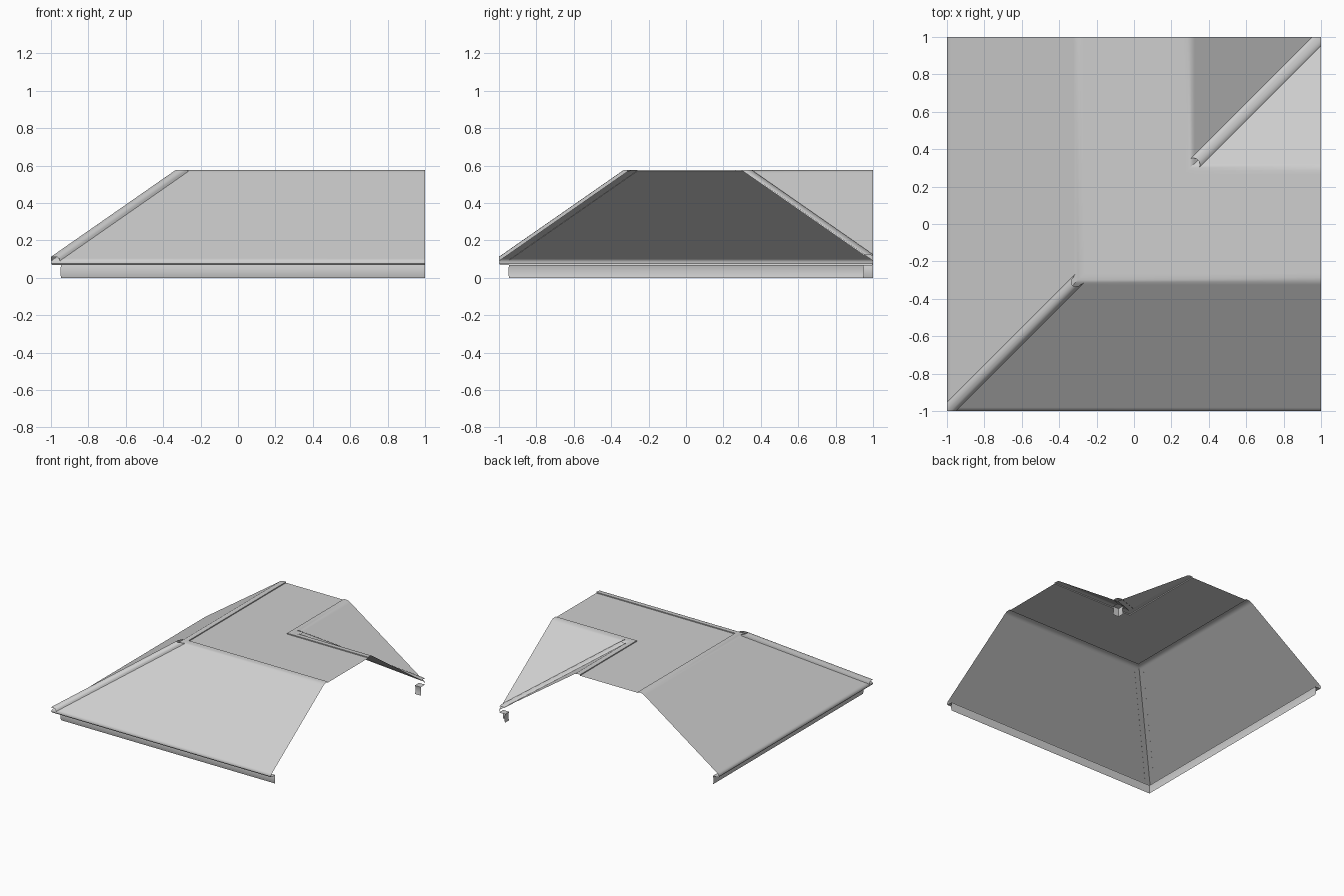
import bpy, bmesh
from math import pi, sin, cos
from mathutils import Vector

cube = bpy.data.objects.get("Cube")
if cube:
    bpy.data.objects.remove(cube, do_unlink=True)

# One plain grey for the whole roof
grey = bpy.data.materials.new("light_grey")
grey.use_nodes = True
colour = (0.62, 0.62, 0.62, 1)
grey.diffuse_color = colour
grey.node_tree.nodes["Principled BSDF"].inputs["Base Color"].default_value = colour


def finish(bm, name):
    mesh = bpy.data.meshes.new(name)
    bm.to_mesh(mesh)
    bm.free()
    mesh.materials.append(grey)
    ob = bpy.data.objects.new(name, mesh)
    bpy.context.collection.objects.link(ob)
    bpy.ops.object.select_all(action='DESELECT')
    ob.select_set(True)
    bpy.context.view_layer.objects.active = ob
    bpy.ops.object.shade_smooth_by_angle(angle=pi / 6)
    return ob


def sweep(name, profile):
    """Sweep (distance outward, height) points round the L-shaped corner."""
    bm = bmesh.new()
    rows = [[bm.verts.new(p) for p in ((1, -d, z), (-d, -d, z), (-d, 1, z))]
            for d, z in profile]
    for (a, b, c), (a2, b2, c2) in zip(rows, rows[1:]):
        bm.faces.new((b, a, a2, b2))
        bm.faces.new((c, b, b2, c2))
    return finish(bm, name)


def both_sides(name, profile):
    sweep("outer_" + name, profile)
    sweep("inner_" + name, [(-d, z) for d, z in reversed(profile)])


# Gutter board, eave lip, slope and raised ridge trim on each side
both_sides("gutter_board", [(.945, 0), (.95, .02), (.95, .05), (.945, .07)])
both_sides("eave_lip", [(.945, .07), (.994, .07), (.999, .077), (.998, .088),
                        (.992, .097), (.98, .105)])
both_sides("slope", [(.98, .105), (.325, .561)])
both_sides("ridge_trim", [(.325, .561), (.315, .568), (.30, .574), (.285, .577),
                          (.263, .577), (.263, .569)])

# Flat deck along the top
sweep("flat_deck", [(.263, .569), (-.263, .569)])


def diagonal_bar(name, start, end, low, high):
    """Half-round bar along the diagonal, following the slope height."""
    bm = bmesh.new()
    rows = []
    for t in (start, end):
        base = .105 + (.98 - abs(t)) * .696
        row = []
        for i in range(9):
            a = pi * i / 8
            off = .034 * cos(a) / 2 ** .5
            row.append(bm.verts.new((t + off, t - off, base + low + (high - low) * sin(a))))
        rows.append(row)
    for i in range(8):
        bm.faces.new((rows[0][i], rows[1][i], rows[1][i + 1], rows[0][i + 1]))
    # Trim to the square plan and the ridge height
    for point, normal in (((1, 0, 0), (1, 0, 0)), ((-1, 0, 0), (-1, 0, 0)),
                          ((0, 1, 0), (0, 1, 0)), ((0, -1, 0), (0, -1, 0)),
                          ((0, 0, .576), (0, 0, 1))):
        bmesh.ops.bisect_plane(bm, geom=bm.verts[:] + bm.edges[:] + bm.faces[:],
                               plane_co=Vector(point), plane_no=Vector(normal),
                               clear_outer=True)
    bmesh.ops.recalc_face_normals(bm, faces=bm.faces[:])
    if sum(f.normal.z * f.calc_area() for f in bm.faces) < 0:
        bmesh.ops.reverse_faces(bm, faces=bm.faces[:])
    return finish(bm, name)


diagonal_bar("hip_bar", -1.03, -.29, -.018, .018)
diagonal_bar("valley_bar", .31, 1.03, .012, .027)
